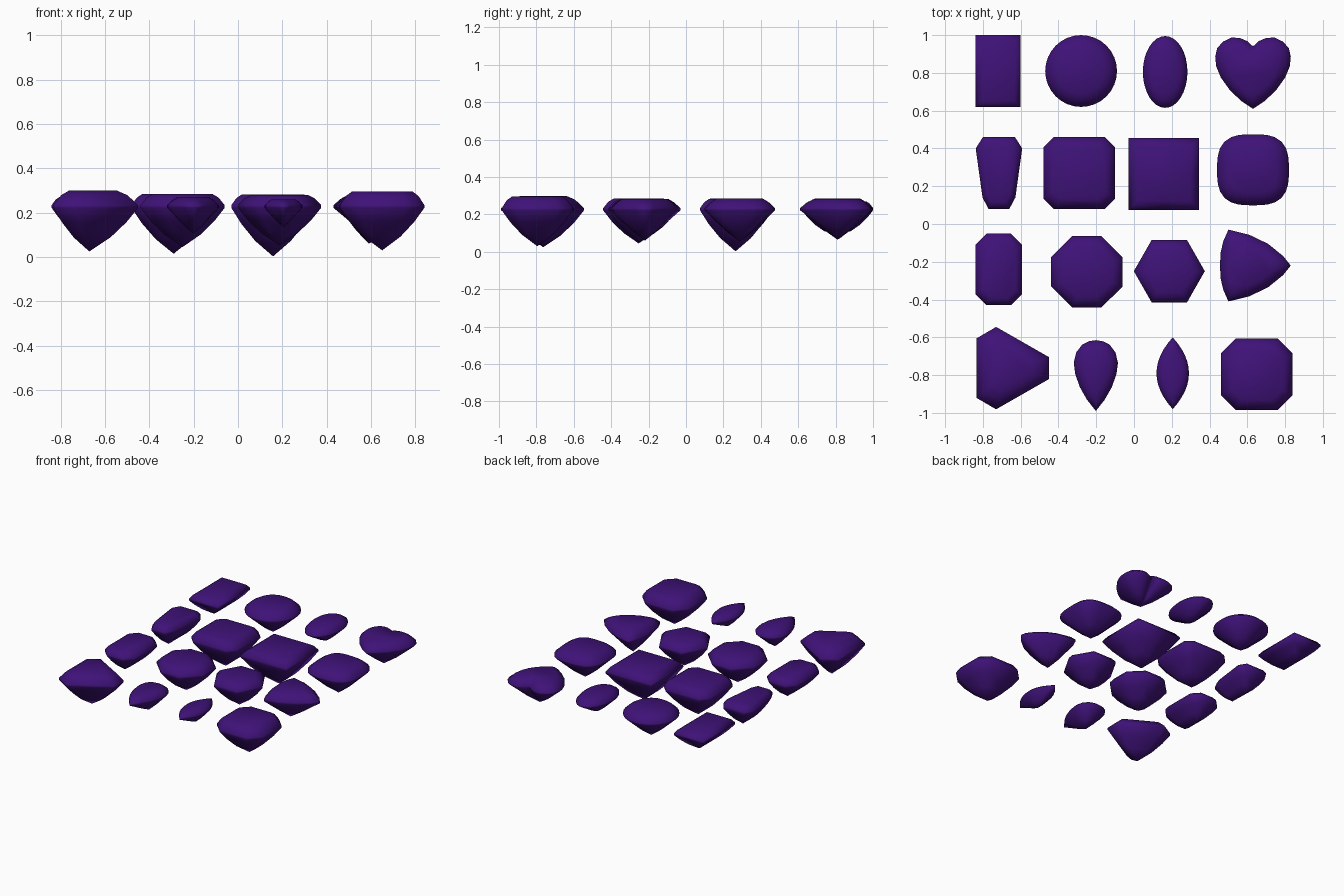
import bpy, bmesh
from math import sin, cos, pi

if "Cube" in bpy.data.objects:
    bpy.data.objects.remove(bpy.data.objects["Cube"])

mat = bpy.data.materials.new("violet_stone")
mat.diffuse_color = (0.05, 0.006, 0.19, 1)
mat.use_nodes = True
mat.node_tree.nodes["Principled BSDF"].inputs["Base Color"].default_value = mat.diffuse_color
GIRDLE = 0.222   # height of the lower girdle edge
BAND = 0.012     # girdle thickness


# ---- outlines ----
def ellipse(cx, cy, rx, ry, n=32, power=2.0, turn=0.0):
    pts = []
    for i in range(n):
        a = 2 * pi * i / n + turn
        c, s = cos(a), sin(a)
        k = (abs(c) ** power + abs(s) ** power) ** (-1 / power)
        pts.append((cx + rx * c * k, cy + ry * s * k))
    return pts


def cut_rect(x0, x1, y0, y1, c=0.0):
    if c == 0:
        return [(x0, y0), (x1, y0), (x1, y1), (x0, y1)]
    return [(x0 + c, y0), (x1 - c, y0), (x1, y0 + c), (x1, y1 - c),
            (x1 - c, y1), (x0 + c, y1), (x0, y1 - c), (x0, y0 + c)]


def mirror_x(half, cx):
    """Right half listed bottom to top, mirrored about x = cx."""
    return half + [(2 * cx - x, y) for x, y in reversed(half) if abs(x - cx) > 1e-4]


def mirror_y(half, cy):
    """Upper half listed right to left, mirrored about y = cy."""
    return half + [(x, 2 * cy - y) for x, y in reversed(half) if abs(y - cy) > 1e-4]


def subdivide(pts):
    return [q for i, p in enumerate(pts) for q in
            (p, ((p[0] + pts[(i + 1) % len(pts)][0]) / 2, (p[1] + pts[(i + 1) % len(pts)][1]) / 2))]


# ---- one cut stone: table, crown, girdle, pavilion, culet (or keel) ----
def gem(name, outline, center, top, culet, table=0.66, step=False, keel=False, facet=0):
    cx, cy = center
    hx = max(abs(x - cx) for x, y in outline)
    hy = max(abs(y - cy) for x, y in outline)
    m = min(hx, hy)
    upper = GIRDLE + BAND
    crown, depth = top - upper, GIRDLE - culet
    mid = (1 + table) / 2
    rings = [(table, top, 0), (mid, upper + crown * (0.68 if step else 0.6), 0),
             (1, upper, 0), (1, GIRDLE, 0)]
    if step:
        rings += [(0.76, GIRDLE - depth * 0.33, 0), (0.43, GIRDLE - depth * 0.68, 0)]
    else:
        rings += [(0.40, GIRDLE - depth * 0.64, facet)]
    rings.append((0, culet, 0))

    bm = bmesh.new()
    loops = []
    for f, z, wave in rings:
        sx = 1 - (1 - f) * m / hx if keel else f
        sy = 1 - (1 - f) * m / hy if keel else f
        ring = []
        for i, (x, y) in enumerate(outline):
            w = 1 + wave * (1 if i % 2 else -1)   # ridges between main facets
            ring.append(bm.verts.new((cx + (x - cx) * sx * w, cy + (y - cy) * sy * w, z)))
        loops.append(ring)
    bm.faces.new(loops[0])
    n = len(outline)
    for a, b in zip(loops, loops[1:]):
        for i in range(n):
            j = (i + 1) % n
            bm.faces.new((a[i], b[i], b[j], a[j]))
    bmesh.ops.remove_doubles(bm, verts=bm.verts, dist=1e-4)
    bmesh.ops.recalc_face_normals(bm, faces=bm.faces)
    for f in bm.faces:
        f.smooth = True
    me = bpy.data.meshes.new(name)
    bm.to_mesh(me)
    bm.free()
    me.materials.append(mat)
    bpy.context.collection.objects.link(bpy.data.objects.new(name, me))


# ---- back row ----
gem("baguette_gem", cut_rect(-0.84, -0.60, 0.62, 1.0), (-0.72, 0.81), 0.27, 0.11, 0.7, True, True)
gem("round_gem", ellipse(-0.28, 0.81, 0.19, 0.19), (-0.28, 0.81), 0.285, 0.065, 0.64, facet=0.05)
gem("oval_gem", ellipse(0.165, 0.805, 0.118, 0.19), (0.165, 0.805), 0.272, 0.12, 0.64, facet=0.05)
heart = [(0.63, 0.61), (0.69, 0.65), (0.75, 0.705), (0.80, 0.775), (0.825, 0.835), (0.83, 0.885),
         (0.82, 0.93), (0.79, 0.965), (0.745, 0.987), (0.70, 0.985), (0.66, 0.968), (0.63, 0.94)]
gem("heart_gem", mirror_x(heart, 0.63), (0.63, 0.82), 0.28, 0.07, 0.68, facet=0.05)

# ---- second row ----
taper = [(-0.66, 0.08), (-0.628, 0.14), (-0.592, 0.40), (-0.63, 0.46)]
gem("tapered_gem", mirror_x(taper, -0.715), (-0.715, 0.28), 0.27, 0.09, 0.7, True, True)
gem("radiant_gem", subdivide(cut_rect(-0.48, -0.10, 0.08, 0.46, 0.055)), (-0.29, 0.27),
    0.285, 0.015, 0.74, True)
gem("square_gem", subdivide(cut_rect(-0.03, 0.345, 0.075, 0.455)), (0.158, 0.265),
    0.282, 0.003, 0.75, True)
gem("cushion_gem", ellipse(0.63, 0.287, 0.19, 0.188, 32, 3.0), (0.63, 0.287), 0.285, 0.055, 0.66, facet=0.04)

# ---- third row ----
gem("emerald_cut_gem", cut_rect(-0.84, -0.592, -0.43, -0.05, 0.06), (-0.716, -0.24),
    0.272, 0.095, 0.7, True, True)
gem("octagon_gem", cut_rect(-0.44, -0.06, -0.443, -0.063, 0.113), (-0.25, -0.253), 0.285, 0.045, 0.7, True)
gem("hexagon_gem", ellipse(0.187, -0.25, 0.188, 0.19, 6), (0.187, -0.25), 0.28, 0.053, 0.68, True)
trillion = [(0.83, -0.22), (0.79, -0.17), (0.71, -0.105), (0.61, -0.057), (0.50, -0.03),
            (0.473, -0.09), (0.459, -0.15), (0.455, -0.22)]
gem("trillion_gem", mirror_y(trillion, -0.22), (0.59, -0.22), 0.283, 0.06, 0.66, facet=0.04)

# ---- front row ----
shield = [(-0.45, -0.705), (-0.73, -0.545), (-0.833, -0.605)]
gem("shield_gem", mirror_y(shield, -0.763), (-0.67, -0.763), 0.30, 0.025, 0.56, True)
pear = [(-0.202, -0.99), (-0.155, -0.93), (-0.118, -0.865), (-0.093, -0.795), (-0.085, -0.735),
        (-0.098, -0.68), (-0.13, -0.638), (-0.165, -0.621), (-0.202, -0.615)]
gem("pear_gem", mirror_x(pear, -0.202), (-0.202, -0.76), 0.27, 0.105, 0.62, facet=0.05)
marquise = [(0.205 + 0.086 * (1 - t * t), -0.79 + 0.19 * t) for t in [i / 6 - 1 for i in range(13)]]
gem("marquise_gem", mirror_x(marquise, 0.205), (0.205, -0.79), 0.26, 0.135, 0.62, facet=0.05)
gem("square_step_gem", cut_rect(0.46, 0.84, -0.985, -0.605, 0.08), (0.65, -0.795), 0.295, 0.03, 0.72, True)
